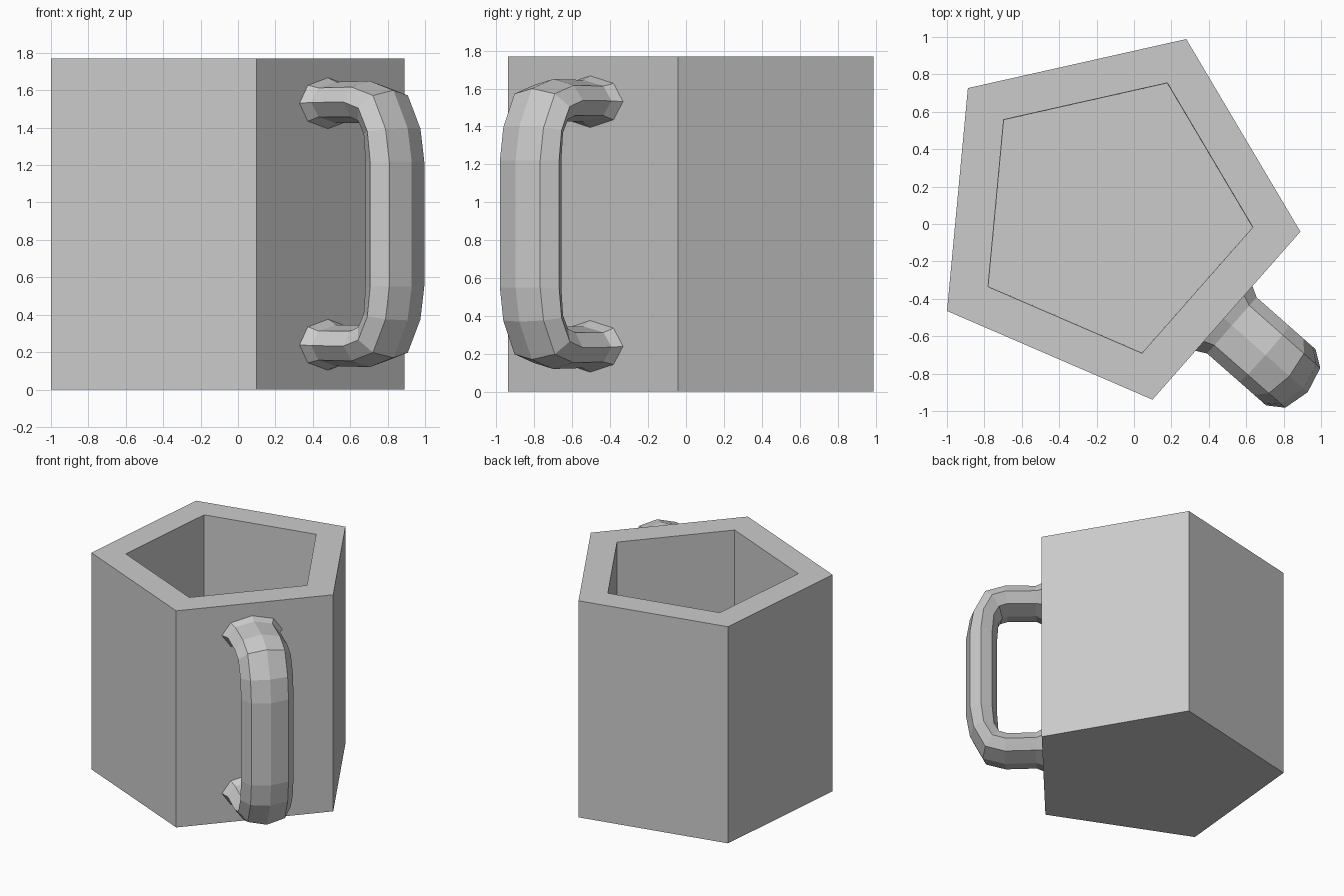
import bpy, bmesh
from math import cos, sin, pi, radians
from mathutils import Vector

if "Cube" in bpy.data.objects:
    bpy.data.objects.remove(bpy.data.objects["Cube"])

CENTRE = Vector((-0.124, 0.054, 0))
HEIGHT = 1.77
TURN = radians(-5.35)


def finish(name, bm):
    bmesh.ops.recalc_face_normals(bm, faces=bm.faces)
    mesh = bpy.data.meshes.new(name)
    bm.to_mesh(mesh)
    bm.free()
    obj = bpy.data.objects.new(name, mesh)
    bpy.context.collection.objects.link(obj)
    return obj


def loft(name, rings):
    """Skin a list of closed rings and cap both ends."""
    bm = bmesh.new()
    loops = [[bm.verts.new(p) for p in ring] for ring in rings]
    for a, b in zip(loops, loops[1:]):
        n = len(a)
        for i in range(n):
            j = (i + 1) % n
            bm.faces.new((a[i], a[j], b[j], b[i]))
    bm.faces.new(loops[0])
    bm.faces.new(loops[-1])
    return finish(name, bm)


def pentagon(radius, z):
    return [CENTRE + Vector((radius * cos(TURN + i * 2 * pi / 5),
                             radius * sin(TURN + i * 2 * pi / 5), z)) for i in range(5)]


# Hollow five-sided cup: outside wall, rim, inside wall, floor
loft("cup", [pentagon(1.018, 0), pentagon(1.018, HEIGHT),
             pentagon(0.763, HEIGHT), pentagon(0.76, 0.2)])

# Handle: octagonal rings standing out from the middle of one wall
face_angle = TURN - pi / 5
out = Vector((cos(face_angle), sin(face_angle), 0))
side = Vector((-out.y, out.x, 0))

# outer edge (distance, z), inner edge (distance, z), half width
upper = [
    ((0.815, 1.67), (0.815, 1.39), 0.235),
    ((0.88, 1.645), (0.88, 1.425), 0.20),
    ((1.12, 1.65), (1.10, 1.425), 0.20),
    ((1.29, 1.60), (1.14, 1.41), 0.20),
    ((1.39, 1.40), (1.17, 1.36), 0.20),
    ((1.42, 1.22), (1.18, 1.22), 0.20),
]
lower = [((o[0], HEIGHT - o[1]), (i[0], HEIGHT - i[1]), w) for o, i, w in reversed(upper)]


def handle_ring(outer, inner, width):
    a = CENTRE + out * outer[0] + Vector((0, 0, outer[1]))
    b = CENTRE + out * inner[0] + Vector((0, 0, inner[1]))
    mid, half = (a + b) / 2 - side * 0.02, (a - b) / 2
    return [mid + half * cos(k * pi / 4) + side * width * sin(k * pi / 4) for k in range(8)]


loft("handle", [handle_ring(*r) for r in upper + lower])
